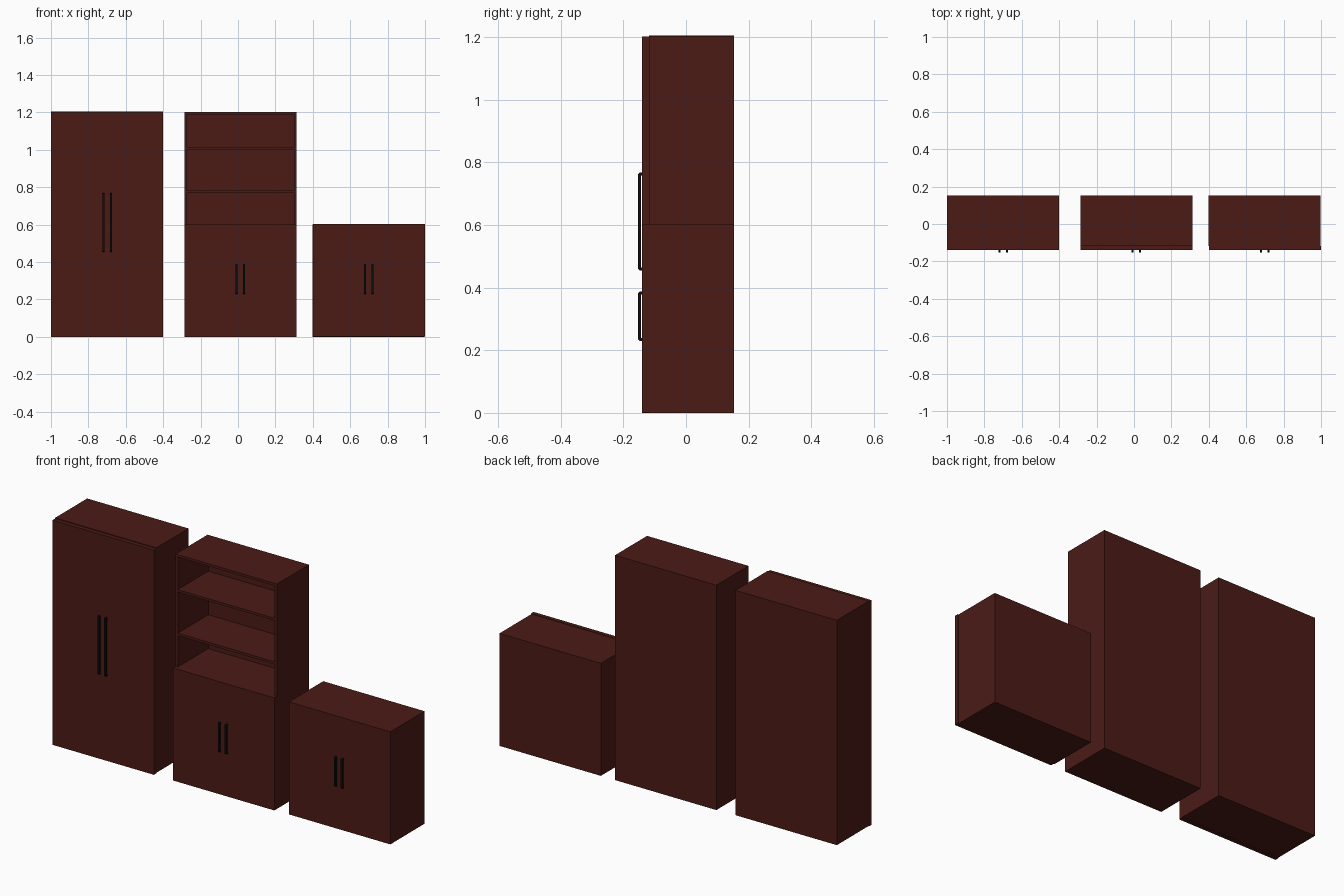
import bpy, bmesh
from mathutils import Vector

if "Cube" in bpy.data.objects:
    bpy.data.objects.remove(bpy.data.objects["Cube"])


def material(name, color):
    m = bpy.data.materials.new(name)
    m.diffuse_color = color
    m.use_nodes = True
    m.node_tree.nodes["Principled BSDF"].inputs["Base Color"].default_value = m.diffuse_color
    return m


WOOD = material("dark_wood", (0.07, 0.011, 0.008, 1))
BLACK = material("black_metal", (0.004, 0.004, 0.004, 1))

BACK, BODY_FRONT, DOOR_FRONT, TIP = 0.153, -0.118, -0.14, -0.153
WALL = 0.013


def finish(name, bm, mat):
    bmesh.ops.recalc_face_normals(bm, faces=bm.faces)
    me = bpy.data.meshes.new(name)
    bm.to_mesh(me)
    bm.free()
    ob = bpy.data.objects.new(name, me)
    me.materials.append(mat)
    bpy.context.collection.objects.link(ob)
    return ob


def box(name, x, y, z, mat=WOOD):
    bm = bmesh.new()
    bmesh.ops.create_cube(bm, size=1)
    for v in bm.verts:
        v.co = Vector([a + (b - a) * (c + 0.5) for (a, b), c in zip((x, y, z), v.co)])
    return finish(name, bm, mat)


def handle(name, x, z0, z1, w=0.011, t=0.009):
    # Staple-shaped pull: side profile with chamfered corners, extruded along x
    c = 0.005
    profile = [(DOOR_FRONT, z0), (TIP + c, z0), (TIP, z0 + c), (TIP, z1 - c),
               (TIP + c, z1), (DOOR_FRONT, z1), (DOOR_FRONT, z1 - t),
               (TIP + t, z1 - t), (TIP + t, z0 + t), (DOOR_FRONT, z0 + t)]
    bm = bmesh.new()
    face = bm.faces.new([bm.verts.new((x - w / 2, y, z)) for y, z in profile])
    ext = bmesh.ops.extrude_face_region(bm, geom=[face])
    bmesh.ops.translate(bm, vec=(w, 0, 0),
                        verts=[g for g in ext["geom"] if isinstance(g, bmesh.types.BMVert)])
    return finish(name, bm, BLACK)


def door_pair(name, x0, x1, z0, z1, hz0, hz1):
    mid = (x0 + x1) / 2
    for side, a, b, s in (("left", x0, mid, -1), ("right", mid, x1, 1)):
        box(f"{name}_{side}_door", (a, b), (DOOR_FRONT, BODY_FRONT), (z0, z1))
        handle(f"{name}_{side}_handle", mid + s * 0.02, hz0, hz1)


# Tall wardrobe
box("wardrobe_body", (-1.0, -0.4), (BODY_FRONT, BACK), (0.003, 1.206))
door_pair("wardrobe", -1.0, -0.4, 0.0, 1.202, 0.455, 0.768)

# Low cabinet
box("low_cabinet_body", (0.397, 0.997), (BODY_FRONT, BACK), (0.0, 0.602))
door_pair("low_cabinet", 0.4, 1.0, 0.002, 0.604, 0.23, 0.388)

# Bookcase: closed base with doors, open shelves above
L, R, TOP = -0.287, 0.313, 1.203
box("bookcase_base", (L, R), (BODY_FRONT, BACK), (0.0, 0.602))
door_pair("bookcase", L, R, 0.0, 0.602, 0.23, 0.388)
for side, x in (("left", L), ("right", R - WALL)):
    box(f"bookcase_{side}_side", (x, x + WALL), (BODY_FRONT, BACK), (0.602, TOP))
box("bookcase_back", (L + WALL, R - WALL), (BACK - WALL, BACK), (0.602, TOP))
for name, z in (("lower_shelf", 0.77), ("upper_shelf", 1.003), ("bookcase_top", TOP - WALL)):
    box(name, (L + WALL, R - WALL), (BODY_FRONT, BACK - WALL), (z, z + WALL))
